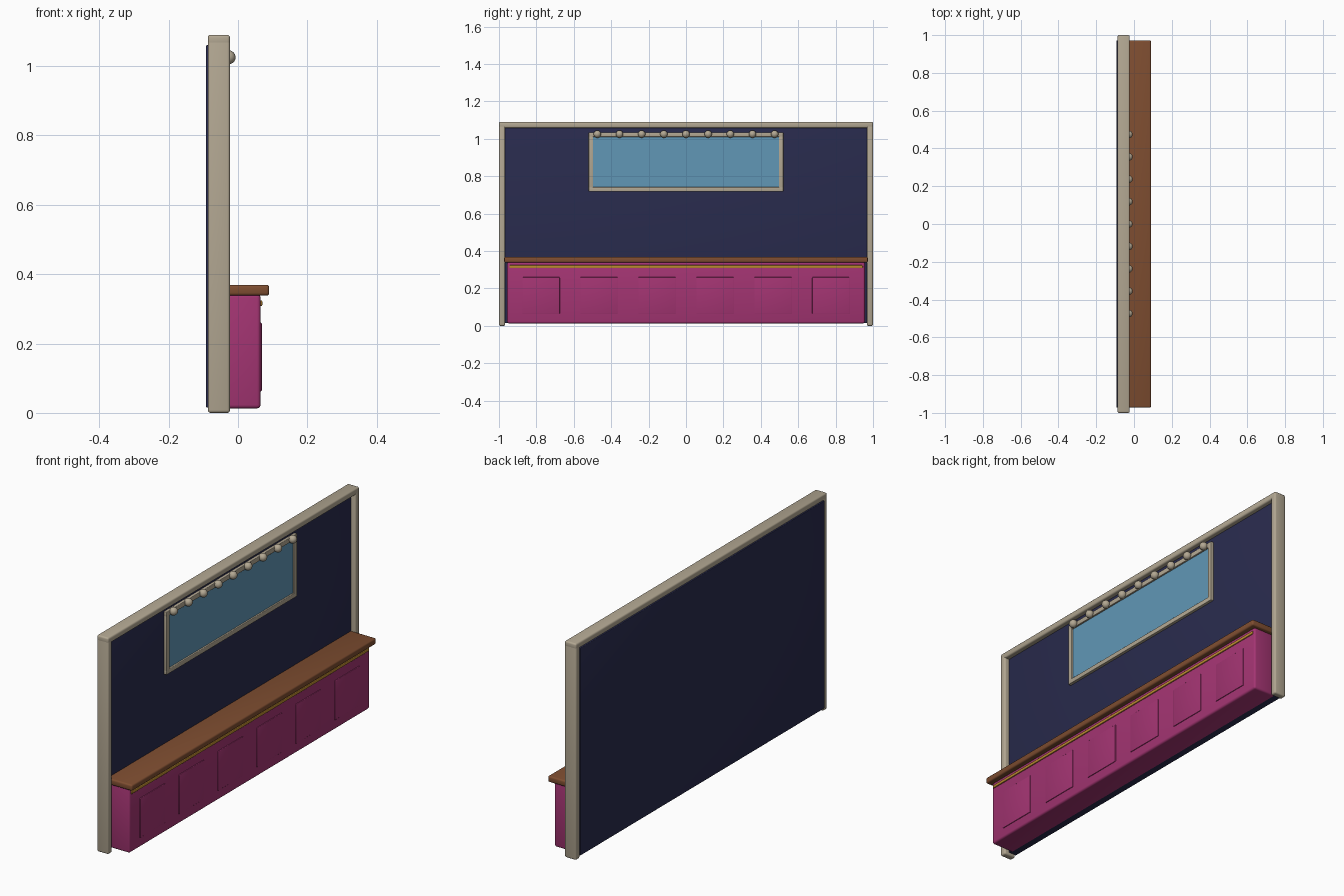
import bpy, bmesh, math

if "Cube" in bpy.data.objects:
    bpy.data.objects.remove(bpy.data.objects["Cube"])

def material(name, rgb):
    m = bpy.data.materials.new(name)
    m.diffuse_color = (*rgb, 1)
    m.use_nodes = True
    m.node_tree.nodes["Principled BSDF"].inputs["Base Color"].default_value = m.diffuse_color
    return m

CREAM = material("cream", (0.45, 0.39, 0.29))
NAVY = material("navy", (0.022, 0.024, 0.075))
MAGENTA = material("magenta", (0.37, 0.035, 0.17))
WOOD = material("wood", (0.21, 0.075, 0.03))
GOLD = material("gold", (0.5, 0.25, 0.03))
GLASS = material("glass_blue", (0.12, 0.31, 0.47))

def finish(bm, name, mat, angle):
    me = bpy.data.meshes.new(name)
    bm.to_mesh(me)
    bm.free()
    ob = bpy.data.objects.new(name, me)
    bpy.context.collection.objects.link(ob)
    me.materials.append(mat)
    bpy.ops.object.select_all(action='DESELECT')
    ob.select_set(True)
    bpy.context.view_layer.objects.active = ob
    bpy.ops.object.shade_smooth_by_angle(angle=math.radians(angle))
    return ob

def box(name, xs, ys, zs, mat, bevel=0.0):
    """Box given by its (min, max) range on each axis, with rounded edges."""
    bm = bmesh.new()
    bmesh.ops.create_cube(bm, size=1)
    for v in bm.verts:
        for i, (a, b) in enumerate((xs, ys, zs)):
            v.co[i] = (a + b) / 2 + v.co[i] * (b - a)
    if bevel:
        bmesh.ops.bevel(bm, geom=bm.edges[:], offset=bevel, segments=3,
                        profile=0.5, affect='EDGES', clamp_overlap=True)
    return finish(bm, name, mat, 40)

# Back wall board
box("wall", (-0.092, -0.048), (-0.972, 0.972), (0.015, 1.06), NAVY, 0.003)

# Outer frame: two posts and a top rail
FX = (-0.087, -0.023)
for side, y0 in (("left", -1.0), ("right", 0.967)):
    box(side + "_post", FX, (y0, y0 + 0.033), (0.0, 1.075), CREAM, 0.008)
box("top_rail", FX, (-1.0, 1.0), (1.058, 1.09), CREAM, 0.008)

# Counter cabinet, worktop and gold trim
box("cabinet", (-0.06, 0.065), (-0.956, 0.956), (0.013, 0.342), MAGENTA, 0.01)
box("worktop", (-0.06, 0.09), (-0.972, 0.972), (0.338, 0.369), WOOD, 0.008)
box("gold_trim", (0.055, 0.07), (-0.945, 0.945), (0.308, 0.324), GOLD, 0.003)

# Raised cabinet panels
for i in range(6):
    y = (i - 2.5) * 0.31
    box(f"cabinet_panel_{i + 1}", (0.055, 0.0685), (y - 0.1, y + 0.1),
        (0.062, 0.26), MAGENTA, 0.003)

# Window pane and its frame
box("window_pane", (-0.055, -0.042), (-0.5, 0.5), (0.73, 1.02), GLASS)
WX = (-0.055, -0.034)
box("window_frame_top", WX, (-0.52, 0.52), (1.01, 1.035), CREAM, 0.003)
box("window_frame_bottom", WX, (-0.52, 0.52), (0.718, 0.742), CREAM, 0.003)
for side, y in (("left", -0.508), ("right", 0.508)):
    box(f"window_frame_{side}", WX, (y - 0.012, y + 0.012), (0.718, 1.035), CREAM, 0.003)

# Row of bulbs along the top of the window
for i in range(9):
    bm = bmesh.new()
    bmesh.ops.create_uvsphere(bm, u_segments=20, v_segments=12, radius=0.02)
    bulb = finish(bm, f"bulb_{i + 1}", CREAM, 60)
    bulb.location = (-0.027, (i - 4) * 0.1185, 1.025)
